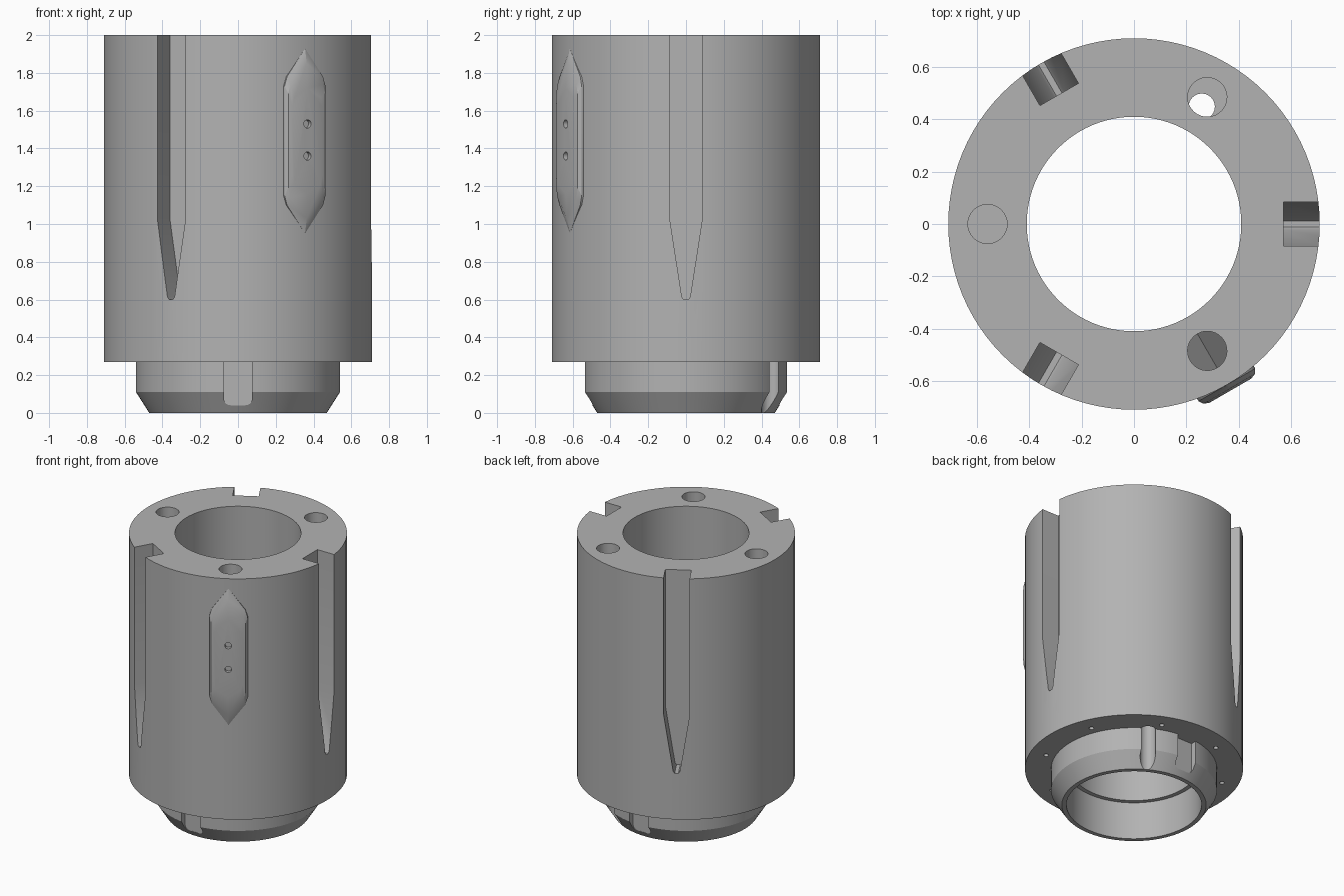
import bpy, bmesh, math
from mathutils import Vector, Matrix

if "Cube" in bpy.data.objects:
    bpy.data.objects.remove(bpy.data.objects["Cube"], do_unlink=True)

steel = bpy.data.materials.new("plain_grey_steel")
steel.use_nodes = True
GREY = (0.45, 0.45, 0.45, 1)
steel.diffuse_color = GREY
steel.node_tree.nodes["Principled BSDF"].inputs["Base Color"].default_value = GREY


def finish(bm, name):
    bmesh.ops.recalc_face_normals(bm, faces=bm.faces)
    mesh = bpy.data.meshes.new(name)
    bm.to_mesh(mesh)
    bm.free()
    mesh.materials.append(steel)
    obj = bpy.data.objects.new(name, mesh)
    bpy.context.collection.objects.link(obj)
    return obj


def lathe(name, profile, segments=96):
    """Spin a closed (radius, z) profile about the z axis."""
    bm = bmesh.new()
    rings = []
    for i in range(segments):
        a = math.tau * i / segments
        rings.append([bm.verts.new((r * math.cos(a), r * math.sin(a), z)) for r, z in profile])
    n = len(profile)
    for i in range(segments):
        p, q = rings[i], rings[(i + 1) % segments]
        for j in range(n):
            k = (j + 1) % n
            bm.faces.new((p[j], q[j], q[k], p[k]))
    return finish(bm, name)


def loft(name, layers, angle):
    """Join outlines of (sideways, z) points, each at its own radius, facing an angle."""
    bm = bmesh.new()
    rot = Matrix.Rotation(math.radians(angle), 3, "Z")
    rings = [[bm.verts.new(rot @ Vector((r, t, z))) for t, z in outline] for r, outline in layers]
    n = len(rings[0])
    bm.faces.new(rings[0])
    bm.faces.new(rings[-1])
    for p, q in zip(rings, rings[1:]):
        for j in range(n):
            k = (j + 1) % n
            bm.faces.new((p[j], p[k], q[k], q[j]))
    return finish(bm, name)


def rod(name, radius, angle, dist, z0, z1, v_floor=False):
    """Upright cylinder at a polar position, optionally with a V-shaped lower end."""
    bm = bmesh.new()
    bmesh.ops.create_cone(bm, cap_ends=True, segments=32, radius1=radius, radius2=radius,
                          depth=z1 - z0, matrix=Matrix.Translation((dist, 0, (z0 + z1) / 2)))
    if v_floor:
        for side in (-1, 1):
            cut = bmesh.ops.bisect_plane(bm, geom=bm.verts[:] + bm.edges[:] + bm.faces[:],
                                         plane_co=(dist, 0, z0 + 0.01),
                                         plane_no=(0, side, -0.5), clear_outer=True)
            edges = [e for e in cut["geom_cut"] if isinstance(e, bmesh.types.BMEdge)]
            bmesh.ops.holes_fill(bm, edges=edges)
    bmesh.ops.rotate(bm, verts=bm.verts, matrix=Matrix.Rotation(math.radians(angle), 3, "Z"))
    return finish(bm, name)


def carve(target, cutter):
    cutter.hide_render = True
    mod = target.modifiers.new("cut", "BOOLEAN")
    mod.operation = "DIFFERENCE"
    mod.solver = "EXACT"
    mod.object = cutter
    bpy.context.view_layer.objects.active = target
    bpy.ops.object.modifier_apply(modifier=mod.name)
    bpy.data.objects.remove(cutter, do_unlink=True)


def mirrored(half):
    """Close a half outline by mirroring it sideways."""
    return half + [(-t, z) for t, z in reversed(half) if t > 0]


def smooth(obj, degrees):
    bpy.ops.object.select_all(action="DESELECT")
    obj.select_set(True)
    bpy.context.view_layer.objects.active = obj
    bpy.ops.object.shade_smooth_by_angle(angle=math.radians(degrees))


# Hollow drum with a tapered neck and an inner ledge
drum = lathe("drum_body", [(0.41, 2), (0.71, 2), (0.71, 0.27), (0.54, 0.27), (0.54, 0.11),
                           (0.47, 0), (0.44, 0), (0.44, 0.27), (0.41, 0.27)])

# Three pointed slots running down from the top edge
slot = mirrored([(0.012, 0.6), (0.022, 0.615), (0.085, 1.02), (0.085, 2.1)])
for angle in (0, 120, 240):
    carve(drum, loft("slot_cutter", [(0.572, slot), (0.8, slot)], angle))

# Sockets in the top face
carve(drum, rod("plain_socket_cutter", 0.075, 180, 0.56, 1.8, 2.1))
carve(drum, rod("stepped_socket_cutter", 0.075, 60, 0.56, 1.8, 2.1))
carve(drum, rod("plate_socket_cutter", 0.075, 300, 0.56, 1.0, 2.1, v_floor=True))

# Narrow bore through the drum, leaving a groove in the neck
carve(drum, rod("through_bore_cutter", 0.05, 60, 0.518, -0.1, 1.9))

# Two flat notches in the neck with rounded lower corners
notch = mirrored([(0.045, 0.04), (0.066, 0.049), (0.075, 0.07), (0.075, 0.27)])
for angle in (90, 270):
    carve(drum, loft("notch_cutter", [(0.494, notch), (0.6, notch)], angle))

# Ring of pin holes under the shoulder
for i in range(8):
    carve(drum, rod("pin_hole_cutter", 0.016, 22.5 + 45 * i, 0.6, 0.2, 0.33))
smooth(drum, 25)


# Pointed cover plate with bevelled rim
def pointed(half_width, tip, shoulder, mid=1.44):
    quarter = [(half_width, shoulder), (half_width * 0.88, shoulder + 0.05), (0, tip)]
    lower = [(t, -z) for t, z in reversed(quarter)]
    return mirrored([(t, mid + z) for t, z in lower + quarter])


plate = loft("cover_plate", [(0.66, pointed(0.125, 0.49, 0.29)),
                             (0.71, pointed(0.125, 0.49, 0.29)),
                             (0.728, pointed(0.113, 0.41, 0.25)),
                             (0.736, pointed(0.092, 0.28, 0.18))], 300)

# Two screw holes in the plate
for z in (1.36, 1.53):
    disc = [(0.022 * math.cos(math.tau * i / 20), z + 0.022 * math.sin(math.tau * i / 20))
            for i in range(20)]
    carve(plate, loft("screw_hole_cutter", [(0.69, disc), (0.8, disc)], 300))
smooth(plate, 20)
